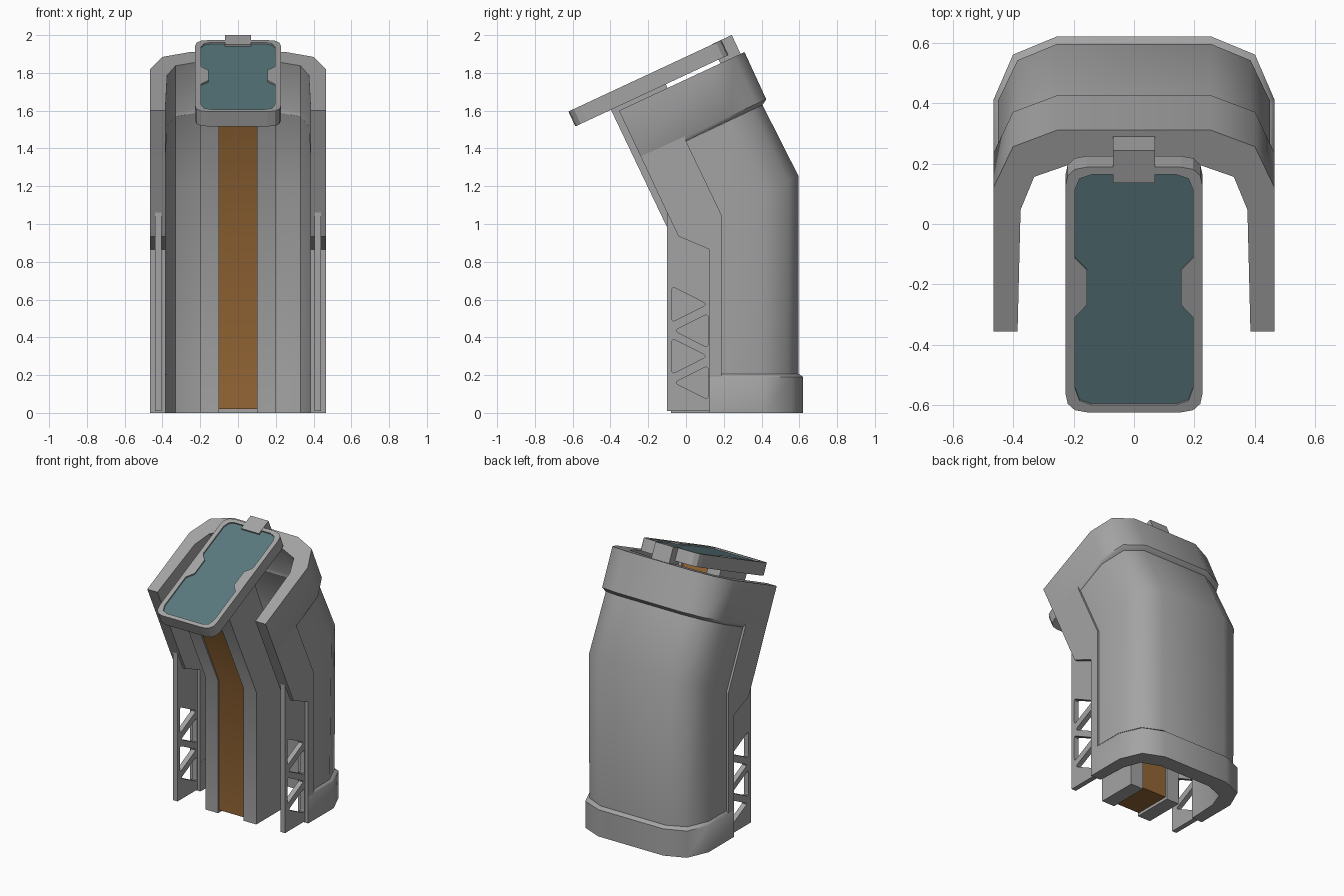
import bpy, bmesh, math
from mathutils import Matrix, Vector

if "Cube" in bpy.data.objects:
    bpy.data.objects.remove(bpy.data.objects["Cube"])

TILT = math.radians(25)


def material(name, rgb):
    m = bpy.data.materials.new(name)
    m.diffuse_color = (*rgb, 1)
    m.use_nodes = True
    m.node_tree.nodes["Principled BSDF"].inputs["Base Color"].default_value = m.diffuse_color
    return m


metal = material("dark_metal", (0.37, 0.37, 0.37))
wood = material("wood", (0.30, 0.135, 0.036))
glass = material("glass", (0.10, 0.19, 0.21))


def add_object(name, mesh, mat, smooth=None):
    ob = bpy.data.objects.new(name, mesh)
    bpy.context.collection.objects.link(ob)
    mesh.materials.clear()
    mesh.materials.append(mat)
    if smooth:
        bpy.ops.object.select_all(action='DESELECT')
        ob.select_set(True)
        bpy.context.view_layer.objects.active = ob
        bpy.ops.object.shade_smooth_by_angle(angle=math.radians(smooth))
    return ob


def rounded(points, r, n=3):
    """Cut every corner of a loop back by r and round it with n segments."""
    out = []
    for i, p in enumerate(points):
        p, a, b = Vector(p), Vector(points[i - 1]), Vector(points[(i + 1) % len(points)])
        a, b = p + (a - p).normalized() * r, p + (b - p).normalized() * r
        for k in range(n + 1):
            t = k / n
            out.append(a * (1 - t) ** 2 + p * 2 * t * (1 - t) + b * t * t)
    return out


def prism(name, loops, thickness, matrix, mat=metal, smooth=None):
    """Filled outline (extra loops become holes) extruded both ways from its plane."""
    cu = bpy.data.curves.new(name, 'CURVE')
    cu.dimensions, cu.fill_mode, cu.extrude = '2D', 'BOTH', thickness / 2
    for loop in loops:
        sp = cu.splines.new('POLY')
        sp.points.add(len(loop) - 1)
        for pt, co in zip(sp.points, loop):
            pt.co = (co[0], co[1], 0, 1)
        sp.use_cyclic_u = True
    tmp = bpy.data.objects.new(name + "_outline", cu)
    bpy.context.collection.objects.link(tmp)
    dg = bpy.context.evaluated_depsgraph_get()
    mesh = bpy.data.meshes.new_from_object(tmp.evaluated_get(dg))
    bpy.data.objects.remove(tmp)
    mesh.transform(matrix)
    bm = bmesh.new()
    bm.from_mesh(mesh)
    bmesh.ops.remove_doubles(bm, verts=bm.verts, dist=1e-5)
    bmesh.ops.recalc_face_normals(bm, faces=bm.faces)
    bm.to_mesh(mesh)
    bm.free()
    for p in mesh.polygons:
        p.use_smooth = False
    return add_object(name, mesh, mat, smooth)


def side_plane(x):
    """Outline (y, z) placed at the given x."""
    return Matrix(((0, 0, 1, x), (1, 0, 0, 0), (0, 1, 0, 0), (0, 0, 0, 1)))


def u_ring(front, back, w, wall):
    """U-shaped section whose depth runs from front to back (y, z points)."""
    f, b = Vector(front), Vector(back)
    length = (f - b).length
    outer = [(w, length), (w, 0.21), (w - 0.065, 0.06), (0.255, 0)]
    inner = [(0.2, wall), (0.33, wall + 0.05), (0.375, wall + 0.17), (0.385, length)]
    pts = (outer + [(-x, d) for x, d in outer[::-1]]
           + [(-x, d) for x, d in inner[::-1]] + inner)
    return [(x, *(b + (f - b) * (d / length))) for x, d in pts]


def u_loft(name, sections):
    """Solid through a series of U sections, smooth except at sharp edges."""
    bm = bmesh.new()
    rings = [[bm.verts.new(p) for p in u_ring(*s)] for s in sections]
    for a, b in zip(rings, rings[1:]):
        for i in range(len(a)):
            j = (i + 1) % len(a)
            bm.faces.new((a[i], a[j], b[j], b[i]))
    bm.faces.new(rings[0])
    bm.faces.new(rings[-1])
    bmesh.ops.recalc_face_normals(bm, faces=bm.faces)
    mesh = bpy.data.meshes.new(name)
    bm.to_mesh(mesh)
    bm.free()
    return add_object(name, mesh, metal, 48)


# Curved shell with a thicker collar at each end
u_loft("shell_body", [((0.15, 0.1), (0.595, 0.1), 0.45, 0.085),
                      ((0.15, 1.035), (0.595, 1.255), 0.45, 0.085),
                      ((-0.04, 1.42), (0.405, 1.63), 0.45, 0.09)])
u_loft("base_collar", [((0.125, 0), (0.62, 0), 0.465, 0.11),
                       ((0.125, 0.19), (0.62, 0.19), 0.465, 0.11),
                       ((0.125, 0.207), (0.597, 0.207), 0.452, 0.087)])
u_loft("top_collar", [((-0.228, 1.333), (0.405, 1.63), 0.452, 0.09),
                      ((-0.24, 1.358), (0.425, 1.66), 0.465, 0.11),
                      ((-0.355, 1.6), (0.31, 1.91), 0.465, 0.12)])

# Side flanges and lattice plates
flange = [(-0.242, 1.362), (-0.1, 1.06), (-0.04, 0.935), (0.125, 0.865), (0.125, 0.15),
          (0.187, 0.15), (0.187, 1.05), (0, 1.44), (-0.008, 1.468)]
plate = [(-0.1, 0.01), (-0.1, 1.06), (-0.04, 0.94), (0.13, 0.87), (0.13, 0.01)]
holes = []
for z in (0.3, 0.575):
    holes.append(rounded([(-0.075, z - 0.095), (-0.075, z + 0.095), (0.112, z)], 0.022))
    holes.append(rounded([(0.117, z - 0.23), (0.117, z - 0.05), (-0.062, z - 0.14)], 0.022))
for side, s in (("right", 1), ("left", -1)):
    prism(side + "_flange", [flange], 0.08, side_plane(0.425 * s))
    prism(side + "_lattice", [plate] + holes, 0.035, side_plane(0.4225 * s))

# Bent inner column: two rails with a wooden strip between them
rail = [(-0.08, 0), (-0.08, 0.94), (-0.4, 1.61), (-0.11, 1.748), (0.21, 1.005), (0.21, 0)]
strip = [(-0.072, 0.02), (-0.072, 0.943), (-0.39, 1.615), (-0.13, 1.738), (0.195, 1.0), (0.195, 0.02)]
for side, s in (("right", 1), ("left", -1)):
    prism(side + "_rail", [rail], 0.1, side_plane(0.15 * s), smooth=35)
prism("wood_strip", [strip], 0.2, side_plane(0), wood, 35)


# Tilted screen: tray, rim, glass and top clip
def screen_plane(w):
    return (Matrix.Translation((0, -0.199, 1.745)) @ Matrix.Rotation(TILT, 4, 'X')
            @ Matrix.Translation((0, 0, w)))


def rectangle(x, v0, v1):
    return [(x, v0), (x, v1), (-x, v1), (-x, v0)]


tray = rounded(rectangle(0.227, -0.447, 0.447), 0.07, 3)
half = [(0.14, -0.42), (0.18, -0.405), (0.195, -0.36), (0.195, -0.10), (0.155, -0.055),
        (0.155, 0.07), (0.195, 0.115), (0.195, 0.365), (0.18, 0.405), (0.14, 0.42)]
window = half + [(-x, v) for x, v in half[::-1]]
prism("screen_tray", [tray], 0.072, screen_plane(-0.0075))
prism("screen_rim", [tray, window], 0.015, screen_plane(0.036))
prism("screen_glass", [window], 0.006, screen_plane(0.031), glass)
prism("screen_clip", [rectangle(0.07, 0.39, 0.508)], 0.113, screen_plane(-0.0115))
